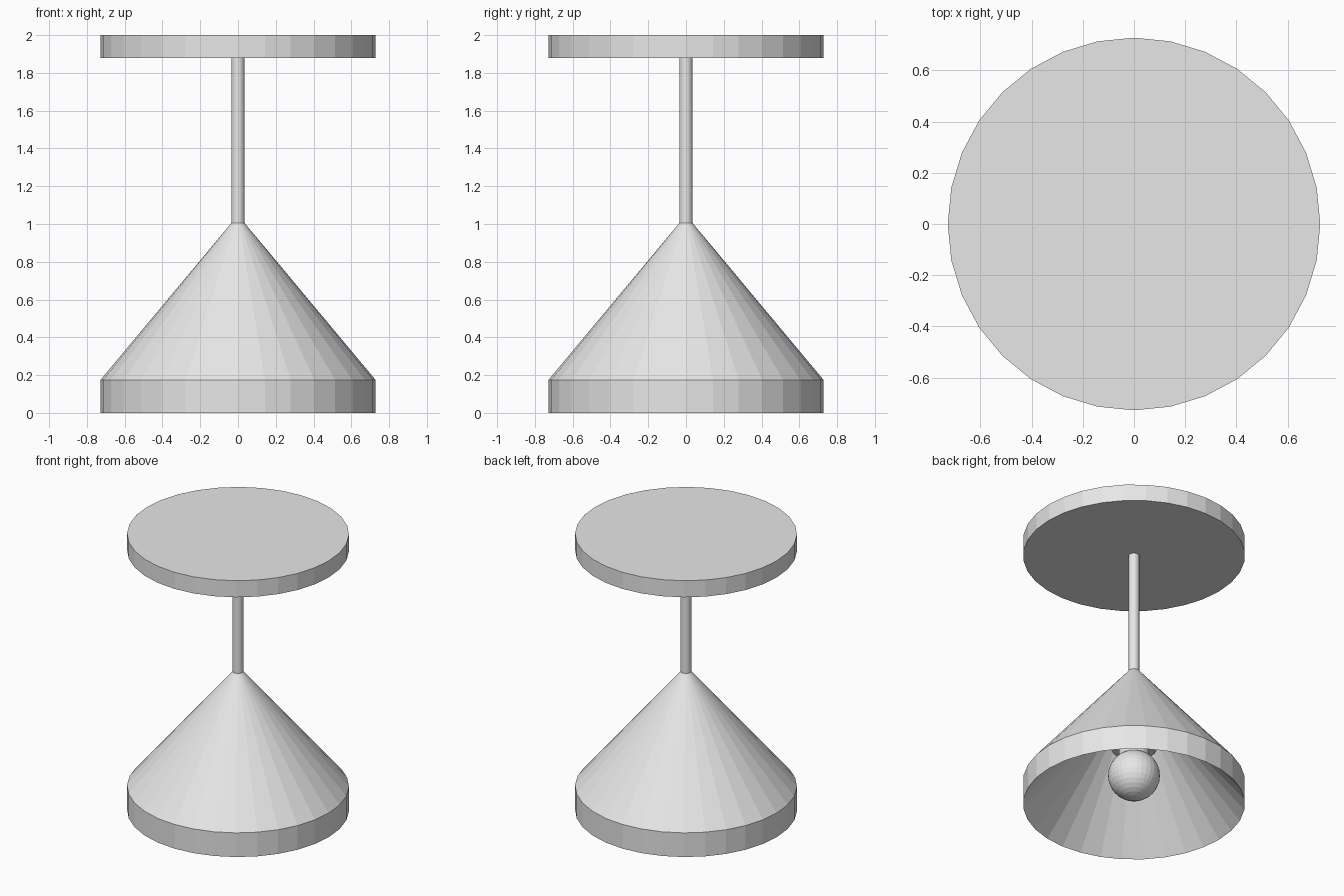
import bpy
import bmesh
import math

SIDES = 32
RADIUS = 0.728
ROD = 0.035

cube = bpy.data.objects.get("Cube")
if cube:
    bpy.data.objects.remove(cube)

grey = bpy.data.materials.new("light grey")
grey.use_nodes = True
grey.diffuse_color = (0.8, 0.8, 0.8, 1)
grey.node_tree.nodes["Principled BSDF"].inputs["Base Color"].default_value = (0.8, 0.8, 0.8, 1)


def lathe(name, profile, closed=False):
    """Spin (radius, height) points around z; open profiles get flat end caps."""
    bm = bmesh.new()
    rings = []
    for r, z in profile:
        angles = [2 * math.pi * i / SIDES for i in range(SIDES)]
        rings.append([bm.verts.new((r * math.cos(a), r * math.sin(a), z)) for a in angles])
    pairs = list(zip(rings, rings[1:]))
    if closed:
        pairs.append((rings[-1], rings[0]))
    else:
        bm.faces.new(rings[0])
        bm.faces.new(rings[-1])
    for low, high in pairs:
        for i in range(SIDES):
            j = (i + 1) % SIDES
            bm.faces.new((low[i], low[j], high[j], high[i]))
    bmesh.ops.recalc_face_normals(bm, faces=bm.faces)
    mesh = bpy.data.meshes.new(name)
    bm.to_mesh(mesh)
    bm.free()
    mesh.materials.append(grey)
    obj = bpy.data.objects.new(name, mesh)
    bpy.context.collection.objects.link(obj)
    return obj


# Ceiling plate and hanging rod
lathe("ceiling_plate", [(RADIUS, 1.88), (RADIUS, 2.0)])
lathe("hanging_rod", [(ROD, 1.0), (ROD, 1.885)])

# Conical shade with upright outer band and hollow cone inside
lathe("lamp_shade", [(RADIUS, 0), (RADIUS, 0.175), (ROD, 1.005),
                     (0.001, 1.005), (0.001, 0.83), (ROD, 0.83)], closed=True)

# Bulb socket and neck, reaching up into the shade
lathe("bulb_socket", [(0.15, 0.42), (0.15, 0.70)])
lathe("bulb_neck", [(0.1, 0.34), (0.1, 0.43)])

# Round bulb
bpy.ops.mesh.primitive_uv_sphere_add(segments=SIDES, ring_count=16, radius=0.17,
                                     location=(0, 0, 0.216))
bulb = bpy.context.object
bulb.name = "bulb"
bulb.data.materials.append(grey)
